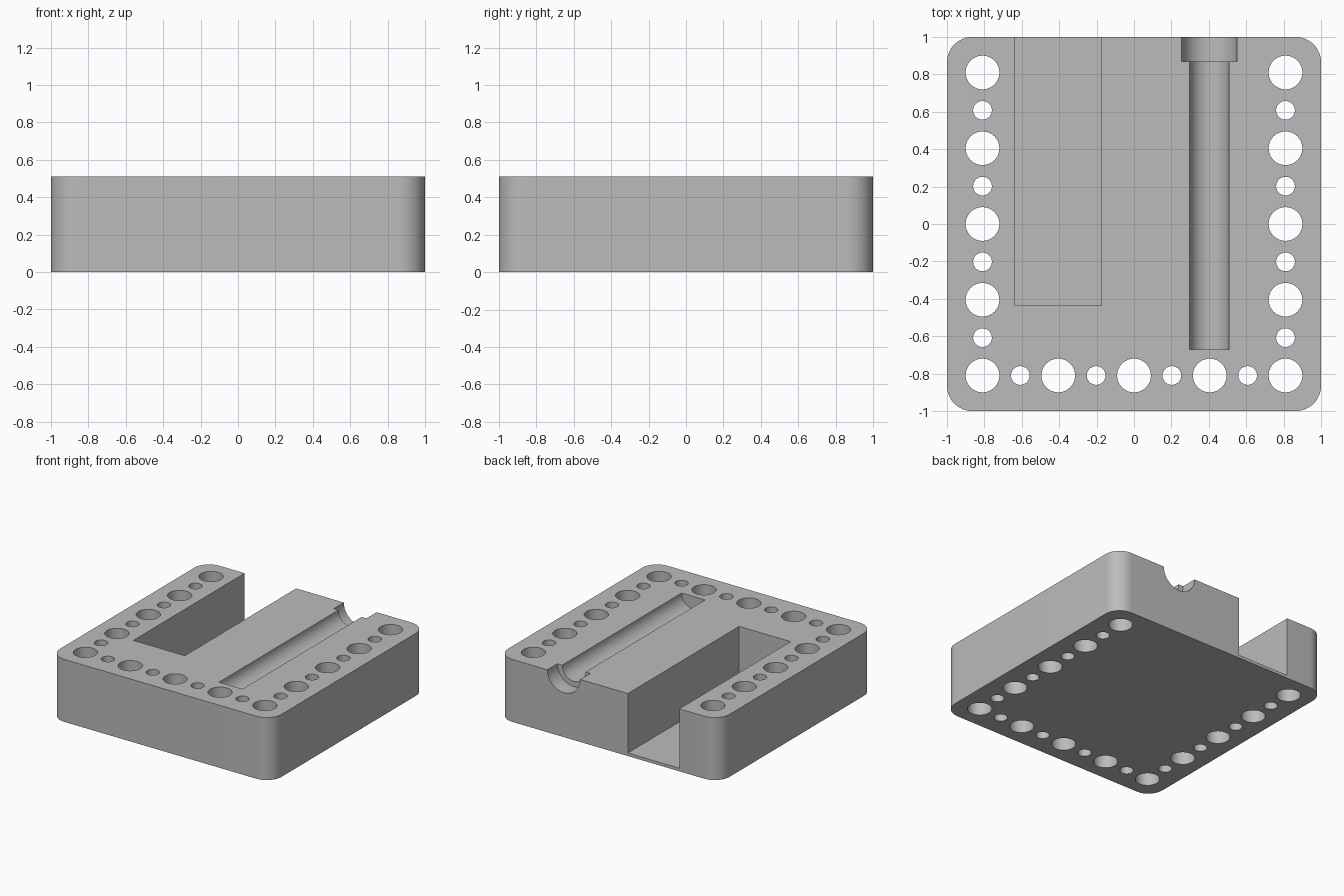
import bpy
import bmesh
from math import radians
from mathutils import Matrix, Vector

HEIGHT = 0.51
FLOOR = 0.025
PITCH = 0.405

if "Cube" in bpy.data.objects:
    bpy.data.objects.remove(bpy.data.objects["Cube"])

grey = bpy.data.materials.new("plain grey")
grey.use_nodes = True
grey.diffuse_color = (0.5, 0.5, 0.5, 1)
grey.node_tree.nodes["Principled BSDF"].inputs["Base Color"].default_value = grey.diffuse_color


def make_object(name, bm):
    bmesh.ops.recalc_face_normals(bm, faces=bm.faces)
    mesh = bpy.data.meshes.new(name)
    bm.to_mesh(mesh)
    bm.free()
    mesh.materials.append(grey)
    obj = bpy.data.objects.new(name, mesh)
    bpy.context.collection.objects.link(obj)
    return obj


def add_box(bm, low, high):
    low, high = Vector(low), Vector(high)
    matrix = Matrix.Translation((low + high) / 2) @ Matrix.Diagonal((*(high - low), 1))
    return bmesh.ops.create_cube(bm, size=1, matrix=matrix)["verts"]


def add_hole(bm, x, y, radius):
    bmesh.ops.create_cone(bm, cap_ends=True, segments=48, radius1=radius, radius2=radius,
                          depth=HEIGHT * 2, matrix=Matrix.Translation((x, y, HEIGHT / 2)))


# Block with rounded vertical corners
bm = bmesh.new()
add_box(bm, (-1, -1, 0), (1, 1, HEIGHT))
uprights = [e for e in bm.edges if abs(e.verts[0].co.z - e.verts[1].co.z) > 0.1]
bmesh.ops.bevel(bm, geom=uprights, offset=0.135, segments=12, profile=0.5, affect='EDGES')
block = make_object("mounting_block", bm)

# Alternating large and small holes along the left, right and front borders
bm = bmesh.new()
for i in range(-4, 5):
    radius = 0.09 if i % 2 == 0 else 0.05
    along = i * PITCH / 2
    for side in (-1, 1):
        add_hole(bm, side * 2 * PITCH, along, radius)
    if abs(i) < 4:
        add_hole(bm, along, -2 * PITCH, radius)
holes = make_object("hole_cutter", bm)

# Deep pocket open at the back
bm = bmesh.new()
add_box(bm, (-0.64, -0.435, FLOOR), (-0.175, 1.2, 1))
pocket = make_object("pocket_cutter", bm)

# Bolt-shaped channel, spun around its axis, open at the back
bm = bmesh.new()
profile = [(0, -0.67), (0.105, -0.67), (0.105, 0.87), (0.148, 0.87), (0.148, 1.2), (0, 1.2)]
verts = [bm.verts.new((0.403 + r, y, HEIGHT)) for r, y in profile]
edges = [bm.edges.new(pair) for pair in zip(verts, verts[1:])]
bmesh.ops.spin(bm, geom=verts + edges, cent=(0.403, 0, HEIGHT), axis=(0, 1, 0),
               angle=radians(360), steps=64, use_duplicate=False)
bmesh.ops.remove_doubles(bm, verts=bm.verts, dist=0.0001)
channel = make_object("bolt_channel_cutter", bm)

# Cut the openings
cutters = (holes, pocket, channel)
for cutter in cutters:
    cutter.hide_render = True
    mod = block.modifiers.new(cutter.name, 'BOOLEAN')
    mod.operation = 'DIFFERENCE'
    mod.solver = 'EXACT'
    mod.object = cutter

bpy.ops.object.select_all(action='DESELECT')
block.select_set(True)
bpy.context.view_layer.objects.active = block
for cutter in cutters:
    bpy.ops.object.modifier_apply(modifier=cutter.name)
for cutter in cutters:
    bpy.data.objects.remove(cutter)
bpy.ops.object.shade_smooth_by_angle(angle=radians(30))
